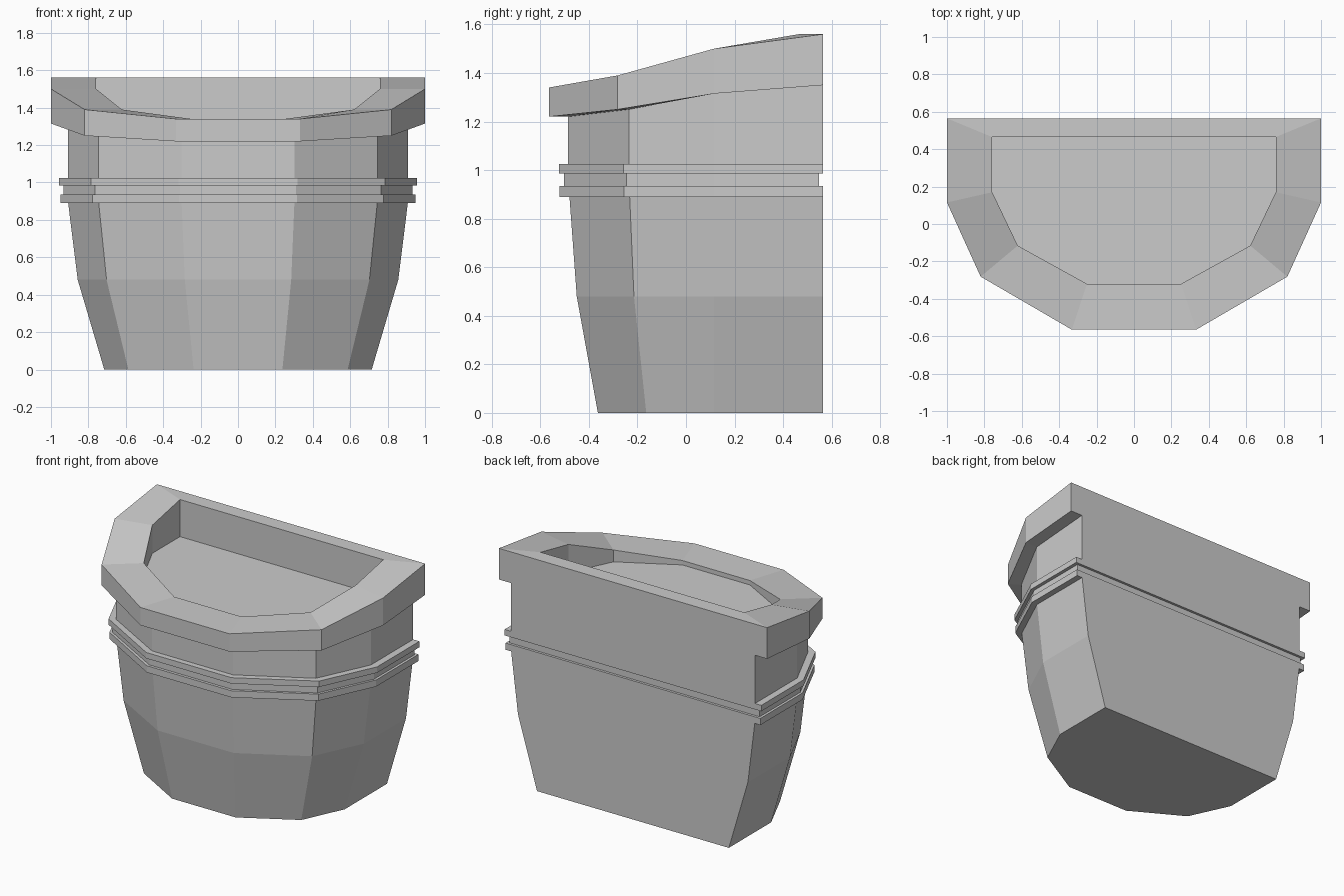
import bpy, bmesh

if "Cube" in bpy.data.objects:
    bpy.data.objects.remove(bpy.data.objects["Cube"])

BACK = 0.565


def ring(half, front, z, back=BACK, side=0.115):
    """Flat-backed, half-round outline; z is one height or four (back to front)."""
    zs = z if isinstance(z, tuple) else (z,) * 4
    corner = side + (front - side) * 0.583
    right = [(half, back, zs[0]), (half, side, zs[1]),
             (half * 0.82, corner, zs[2]), (half * 0.332, front, zs[3])]
    return right + [(-x, y, h) for x, y, h in reversed(right)]


def loft(name, rings, cap_first=False, cap_last=False):
    """Skin a stack of outlines with flat faces."""
    bm = bmesh.new()
    loops = [[bm.verts.new(p) for p in r] for r in rings]
    for a, b in zip(loops, loops[1:]):
        for i in range(len(a)):
            j = (i + 1) % len(a)
            bm.faces.new((a[j], a[i], b[i], b[j]))
    if cap_first:
        bm.faces.new(loops[0])
    if cap_last:
        bm.faces.new(loops[-1][::-1])
    me = bpy.data.meshes.new(name)
    bm.to_mesh(me)
    bm.free()
    ob = bpy.data.objects.new(name, me)
    bpy.context.collection.objects.link(ob)
    return ob


UNDER = (1.35, 1.315, 1.25, 1.22)   # sloping rim underside
TOP = (1.56, 1.50, 1.39, 1.34)      # sloping rim top

# tapered bucket body with two raised bands and a straight neck
body = loft("bucket_body", [
    ring(0.715, -0.363, 0.0),
    ring(0.857, -0.450, 0.48),
    ring(0.908, -0.480, 0.89),
    ring(0.950, -0.521, 0.89),
    ring(0.950, -0.521, 0.935),
    ring(0.933, -0.502, 0.935, back=0.548),
    ring(0.933, -0.502, 0.985, back=0.548),
    ring(0.957, -0.524, 0.985),
    ring(0.957, -0.524, 1.025),
    ring(0.910, -0.485, 1.025),
    ring(0.910, -0.485, UNDER),
], cap_first=True)

# overhanging sloped rim with the recessed flat floor
rim = loft("rim_and_recess", [
    ring(0.910, -0.485, UNDER),
    ring(1.0, -0.565, UNDER),
    ring(1.0, -0.565, TOP),
    ring(0.758, -0.32, TOP, back=0.465, side=0.17),
    ring(0.758, -0.32, 1.31, back=0.465, side=0.17),
], cap_last=True)

# make all normals point outward (both shells share the neck seam)
for ob in (body, rim):
    ob.data.validate()
    ob.data.update()
